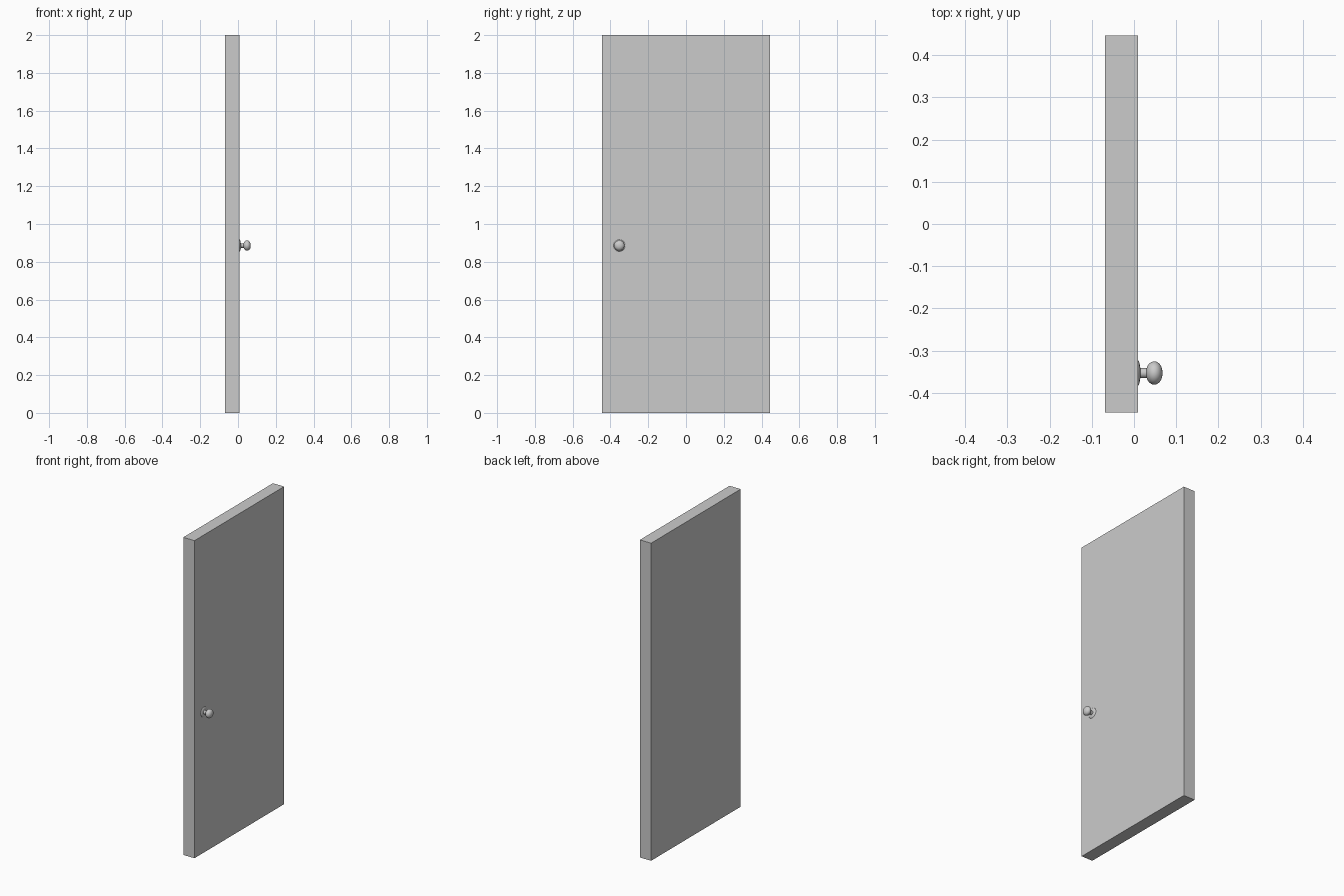
import bpy, bmesh, math
from mathutils import Matrix, Vector

if "Cube" in bpy.data.objects:
    bpy.data.objects.remove(bpy.data.objects["Cube"])

# Door slab
bpy.ops.mesh.primitive_cube_add(size=1, location=(-0.03, 0, 1))
slab = bpy.context.object
slab.name = "door_slab"
slab.dimensions = (0.078, 0.892, 2)
bpy.ops.object.transform_apply(location=False, rotation=False, scale=True)


def lathe_x(name, profile, location, steps=32):
    """Spin (x, radius) points around the x axis."""
    bm = bmesh.new()
    verts = [bm.verts.new((x, 0, r)) for x, r in profile]
    edges = [bm.edges.new(pair) for pair in zip(verts, verts[1:])]
    bmesh.ops.spin(bm, geom=verts + edges, cent=(0, 0, 0), axis=(1, 0, 0),
                   angle=math.tau, steps=steps)
    bmesh.ops.remove_doubles(bm, verts=bm.verts, dist=1e-5)
    bmesh.ops.recalc_face_normals(bm, faces=bm.faces)
    mesh = bpy.data.meshes.new(name)
    bm.to_mesh(mesh)
    bm.free()
    obj = bpy.data.objects.new(name, mesh)
    bpy.context.collection.objects.link(obj)
    obj.location = location
    bpy.ops.object.select_all(action='DESELECT')
    obj.select_set(True)
    bpy.context.view_layer.objects.active = obj
    bpy.ops.object.shade_smooth_by_angle(angle=math.radians(40))
    return obj


origin = (0.009, -0.353, 0.886)

# Shallow domed plate against the door face
lathe_x("knob_rosette", [(0, 0), (0, 0.031), (0.002, 0.029), (0.004, 0.024),
                         (0.005, 0.018), (0.006, 0.012), (0.006, 0)], origin)

# Short neck joining plate and knob
lathe_x("knob_neck", [(0.004, 0), (0.004, 0.012), (0.026, 0.012), (0.026, 0)], origin)

# Flattened round knob
arc = [math.pi * i / 16 for i in range(17)]
lathe_x("knob_grip", [(0.039 - 0.0195 * math.cos(a), 0.0275 * math.sin(a) ** 0.9 if 0 < a < 3.14 else 0)
                      for a in arc], origin)
